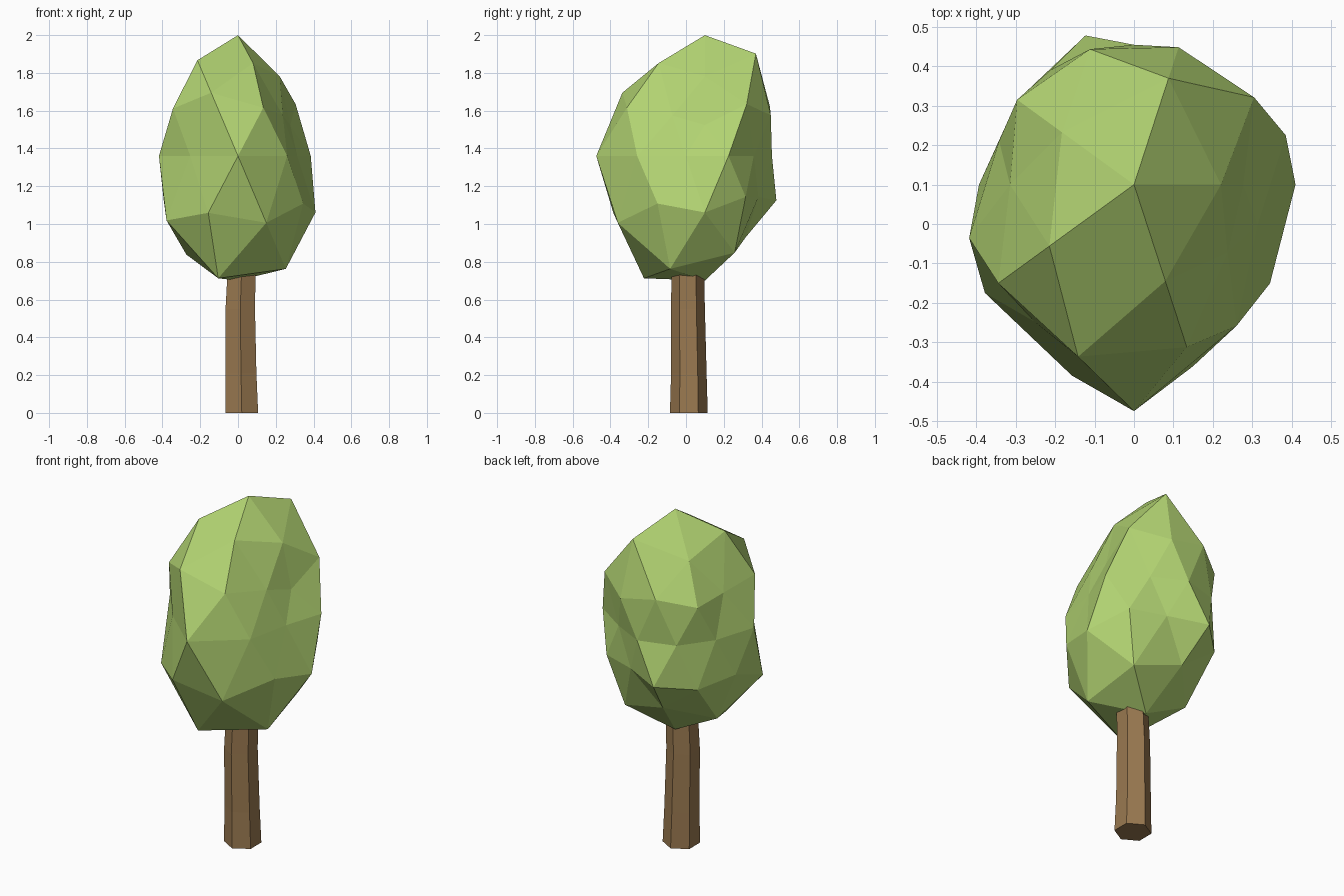
import bpy, bmesh
from math import atan2, degrees, radians, sin, cos

if "Cube" in bpy.data.objects:
    bpy.data.objects.remove(bpy.data.objects["Cube"])


def finish(bm, name, colour):
    bmesh.ops.recalc_face_normals(bm, faces=bm.faces)
    mesh = bpy.data.meshes.new(name)
    bm.to_mesh(mesh)
    bm.free()
    obj = bpy.data.objects.new(name, mesh)
    bpy.context.collection.objects.link(obj)
    mat = bpy.data.materials.new(name + "_colour")
    mat.diffuse_color = colour
    mat.use_nodes = True
    mat.node_tree.nodes["Principled BSDF"].inputs["Base Color"].default_value = mat.diffuse_color
    mesh.materials.append(mat)
    return obj


# Crown: icosphere pushed in and out along its radii.
# Each ring: (unit height, first angle in degrees, radii counter-clockwise)
RINGS = [
    (1.000, 0, [0.542]),
    (0.851, 0, [0.42, 0.54, 0.43, 0.505, 0.49]),
    (0.526, 36, [0.443, 0.425, 0.37, 0.54, 0.345]),
    (0.447, 0, [0.31, 0.41, 0.41, 0.476, 0.485]),
    (0.000, 18, [0.405, 0.32, 0.355, 0.36, 0.36,
                 0.44, 0.43, 0.575, 0.443, 0.33]),
    (-0.447, 36, [0.41, 0.445, 0.44, 0.57, 0.477]),
    (-0.526, 0, [0.482, 0.35, 0.43, 0.55, 0.57]),
    (-0.851, 36, [0.51, 0.43, 0.52, 0.645, 0.595]),
    (-1.000, 0, [0.559]),
]
bm = bmesh.new()
bmesh.ops.create_icosphere(bm, subdivisions=2, radius=1)
for v in bm.verts:
    d = v.co.normalized()
    height, start, radii = min(RINGS, key=lambda r: abs(r[0] - d.z))
    n = len(radii)
    k = 0 if n == 1 else round((degrees(atan2(d.y, d.x)) - start) * n / 360) % n
    s = radii[k]
    v.co = (s * d.x, 0.10 + s * d.y, 1.36 + 1.18 * s * d.z)
finish(bm, "crown", (0.45, 0.66, 0.17, 1))

# Trunk: slightly crooked six-sided column, (x, y, z, radius) per section
SECTIONS = [(0.02, 0.015, 0, 0.1), (0.016, 0.015, 0.21, 0.094),
            (0.012, 0.01, 0.55, 0.09), (0.02, 0.01, 0.78, 0.085)]
bm = bmesh.new()
loops = []
for x, y, z, r in SECTIONS:
    angles = [radians(30 + 60 * i) for i in range(6)]
    loops.append([bm.verts.new((x + r * cos(a), y + r * sin(a), z)) for a in angles])
for low, high in zip(loops, loops[1:]):
    for i in range(6):
        j = (i + 1) % 6
        bm.faces.new((low[i], low[j], high[j], high[i]))
bm.faces.new(loops[0][::-1])
bm.faces.new(loops[-1])
finish(bm, "trunk", (0.32, 0.19, 0.08, 1))
